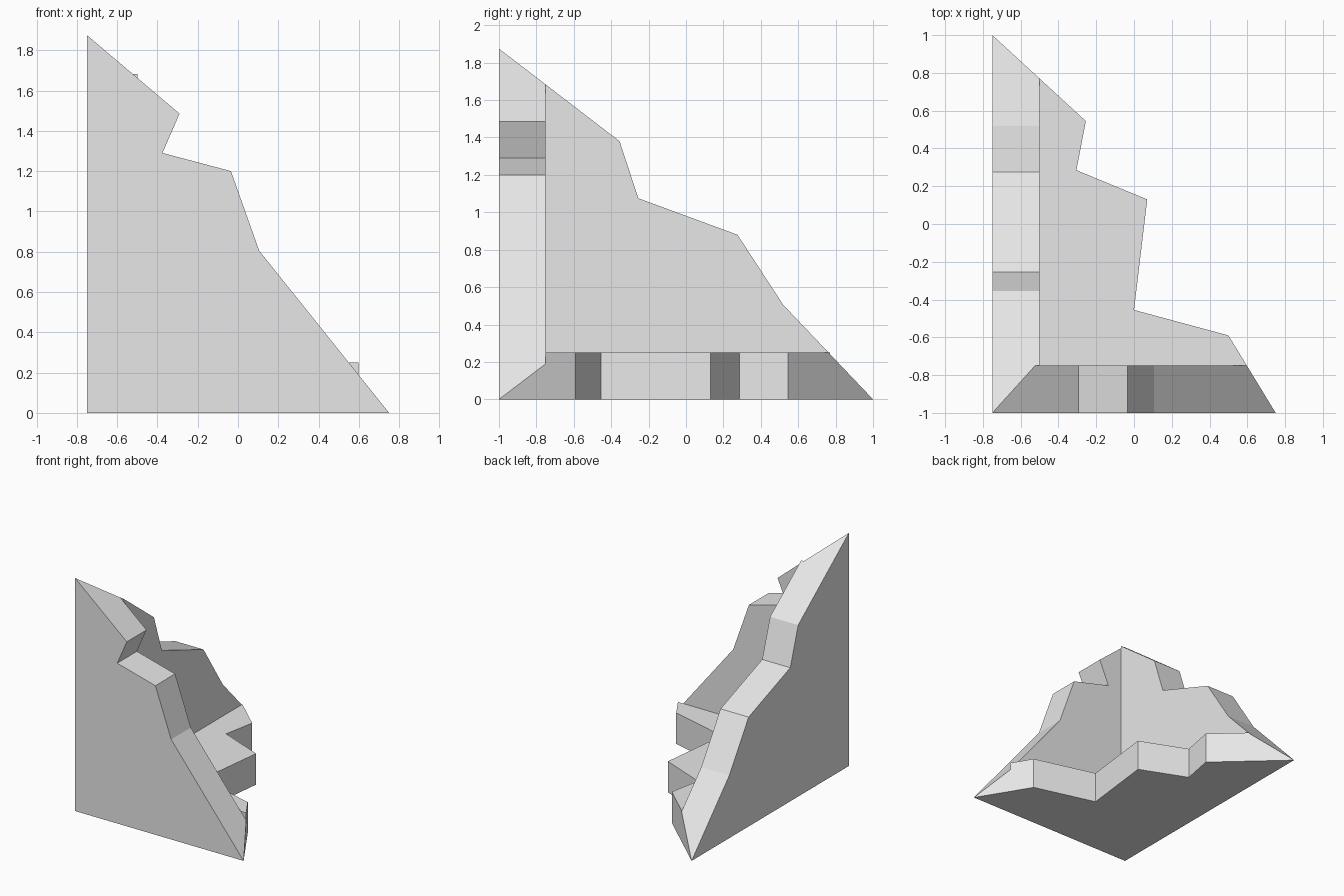
import bpy
import bmesh
from mathutils import Vector

cube = bpy.data.objects.get("Cube")
if cube:
    bpy.data.objects.remove(cube, do_unlink=True)

# One plain grey for every slab
grey = bpy.data.materials.new("plain_grey")
grey.use_nodes = True
colour = (0.8, 0.8, 0.8, 1)
grey.diffuse_color = colour
grey.node_tree.nodes["Principled BSDF"].inputs["Base Color"].default_value = colour

THICK = 0.25
CORNER = Vector((-0.75, -1, 0))
INNER = CORNER + Vector((THICK, THICK, THICK))

# Stepped outlines, each running from one tip to the next
front_steps = [(-0.75, 1.875), (-0.29, 1.485), (-0.375, 1.29),
               (-0.035, 1.2), (0.105, 0.805), (0.75, 0)]
side_steps = [(-1, 1.875), (-0.355, 1.38), (-0.255, 1.075),
              (0.275, 0.88), (0.52, 0.505), (1, 0)]
floor_steps = [(-0.75, 1), (-0.255, 0.545), (-0.305, 0.285), (0.07, 0.13),
               (0, -0.455), (0.5, -0.59), (0.75, -1)]


def bevel_plane(a, b, axis):
    """Plane through the outline edge a-b, running along the given axis."""
    normal = [b[1] - a[1], a[0] - b[0]]
    if normal[0] + normal[1] < 0:
        normal = [-n for n in normal]
    point = list(a)
    normal.insert(axis, 0)
    point.insert(axis, 0)
    return Vector(point), Vector(normal).normalized()


def slab(name, steps, axis, cuts):
    """Extrude an outline along an axis, then trim what lies beyond each cut."""
    corner = [c for i, c in enumerate(CORNER) if i != axis]
    bm = bmesh.new()
    verts = []
    for p in [corner] + steps:
        co = list(p)
        co.insert(axis, CORNER[axis])
        verts.append(bm.verts.new(co))
    face = bm.faces.new(verts)
    extruded = bmesh.ops.extrude_face_region(bm, geom=[face], use_keep_orig=True)
    shift = Vector((0, 0, 0))
    shift[axis] = THICK
    moved = [g for g in extruded["geom"] if isinstance(g, bmesh.types.BMVert)]
    bmesh.ops.translate(bm, verts=moved, vec=shift)
    for point, normal in cuts:
        geom = bm.verts[:] + bm.edges[:] + bm.faces[:]
        bmesh.ops.bisect_plane(bm, geom=geom, dist=1e-5, plane_co=point,
                               plane_no=normal, clear_outer=True)
        rim = [e for e in bm.edges if e.is_boundary]
        bmesh.ops.holes_fill(bm, edges=rim, sides=0)
    bmesh.ops.recalc_face_normals(bm, faces=bm.faces)
    mesh = bpy.data.meshes.new(name)
    bm.to_mesh(mesh)
    bm.free()
    mesh.materials.append(grey)
    bpy.context.collection.objects.link(bpy.data.objects.new(name, mesh))


side_bevel = bevel_plane(side_steps[0], side_steps[1], 0)
floor_front_bevel = bevel_plane(floor_steps[-2], floor_steps[-1], 2)
floor_back_bevel = bevel_plane(floor_steps[0], floor_steps[1], 2)
behind_front = (INNER, Vector((0, -1, 0)))
beside_side = (INNER, Vector((-1, 0, 0)))

# Front wall, side wall and floor meeting in one corner with bevelled tips
slab("front_wall", front_steps, 1, [side_bevel, floor_front_bevel])
slab("side_wall", side_steps, 0, [behind_front, floor_back_bevel])
slab("floor", floor_steps, 2, [behind_front, beside_side])
